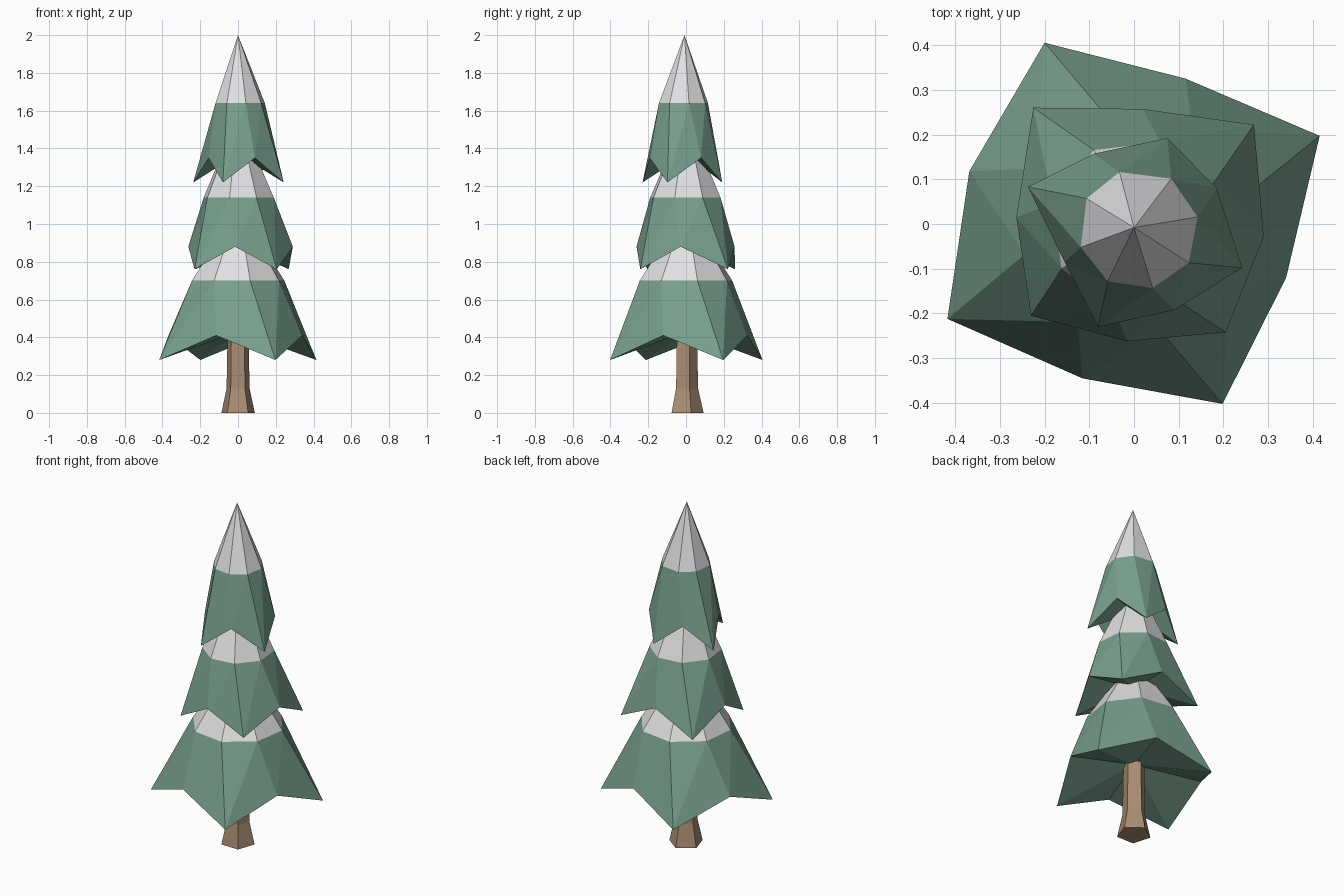
import bpy
import bmesh
from math import atan2, cos, sin, radians

cube = bpy.data.objects.get("Cube")
if cube:
    bpy.data.objects.remove(cube, do_unlink=True)


def make_material(name, color):
    mat = bpy.data.materials.new(name)
    mat.use_nodes = True
    mat.diffuse_color = (*color, 1)
    shader = mat.node_tree.nodes["Principled BSDF"]
    shader.inputs["Base Color"].default_value = (*color, 1)
    shader.inputs["Roughness"].default_value = 0.9
    return mat


needle_green = make_material("needle_green", (0.185, 0.345, 0.26))
snow_white = make_material("snow_white", (0.75, 0.75, 0.77))
bark_brown = make_material("bark_brown", (0.40, 0.265, 0.17))


def finish(bm, name, materials):
    bmesh.ops.recalc_face_normals(bm, faces=bm.faces)
    mesh = bpy.data.meshes.new(name)
    bm.to_mesh(mesh)
    bm.free()
    for mat in materials:
        mesh.materials.append(mat)
    obj = bpy.data.objects.new(name, mesh)
    bpy.context.collection.objects.link(obj)
    return obj


def make_tier(name, skirt, tip_z, notch_z, snow_z, snow_radius, snow_center, apex):
    """Zigzag skirt of drooping tips and raised notches, twisted under a snow cone."""
    bm = bmesh.new()
    twist = radians(-11.5)
    hem, ring = [], []
    for i, (x, y) in enumerate(skirt):
        hem.append(bm.verts.new((x, y, notch_z if i % 2 else tip_z)))
        angle = atan2(y, x) + twist
        ring.append(bm.verts.new((snow_center[0] + snow_radius * cos(angle),
                                  snow_center[1] + snow_radius * sin(angle), snow_z)))
    top = bm.verts.new(apex)
    under = bm.verts.new((0, 0, notch_z + 0.02))
    count = len(skirt)
    for i in range(count):
        j = (i + 1) % count
        bm.faces.new((hem[i], hem[j], ring[j]))
        bm.faces.new((hem[i], ring[j], ring[i]))
        bm.faces.new((hem[j], hem[i], under))
        bm.faces.new((ring[i], ring[j], top)).material_index = 1
    return finish(bm, name, (needle_green, snow_white))


# Branch tiers: skirt points run counterclockwise, tip then notch
make_tier("lower_branches",
          [(0.415, 0.197), (0.115, 0.325), (-0.2, 0.405), (-0.368, 0.118),
           (-0.417, -0.212), (-0.115, -0.345), (0.198, -0.402), (0.34, -0.12)],
          0.28, 0.41, 0.70, 0.253, (0, 0), (0, 0, 1.09))
make_tier("middle_branches",
          [(0.268, 0.222), (0.02, 0.257), (-0.225, 0.26), (-0.263, 0.015),
           (-0.23, -0.205), (-0.015, -0.262), (0.205, -0.242), (0.29, -0.028)],
          0.76, 0.88, 1.14, 0.193, (0.005, -0.003), (0, 0, 1.58))
make_tier("upper_branches",
          [(0.075, 0.192), (-0.09, 0.157), (-0.237, 0.083), (-0.155, -0.085),
           (-0.08, -0.23), (0.09, -0.192), (0.242, -0.098), (0.185, 0.08)],
          1.22, 1.35, 1.64, 0.135, (0.01, -0.012), (0, -0.008, 2.0))

# Five-sided trunk with a flared foot
bm = bmesh.new()
loops = []
for z, radius in ((0, 0.093), (0.13, 0.064), (0.5, 0.057)):
    angles = [radians(-55 + 72 * k) for k in range(5)]
    loops.append([bm.verts.new((radius * cos(a), radius * sin(a), z)) for a in angles])
for low, high in zip(loops, loops[1:]):
    for k in range(5):
        n = (k + 1) % 5
        bm.faces.new((low[k], low[n], high[n], high[k]))
bm.faces.new(loops[0][::-1])
bm.faces.new(loops[-1])
finish(bm, "trunk", (bark_brown,))
